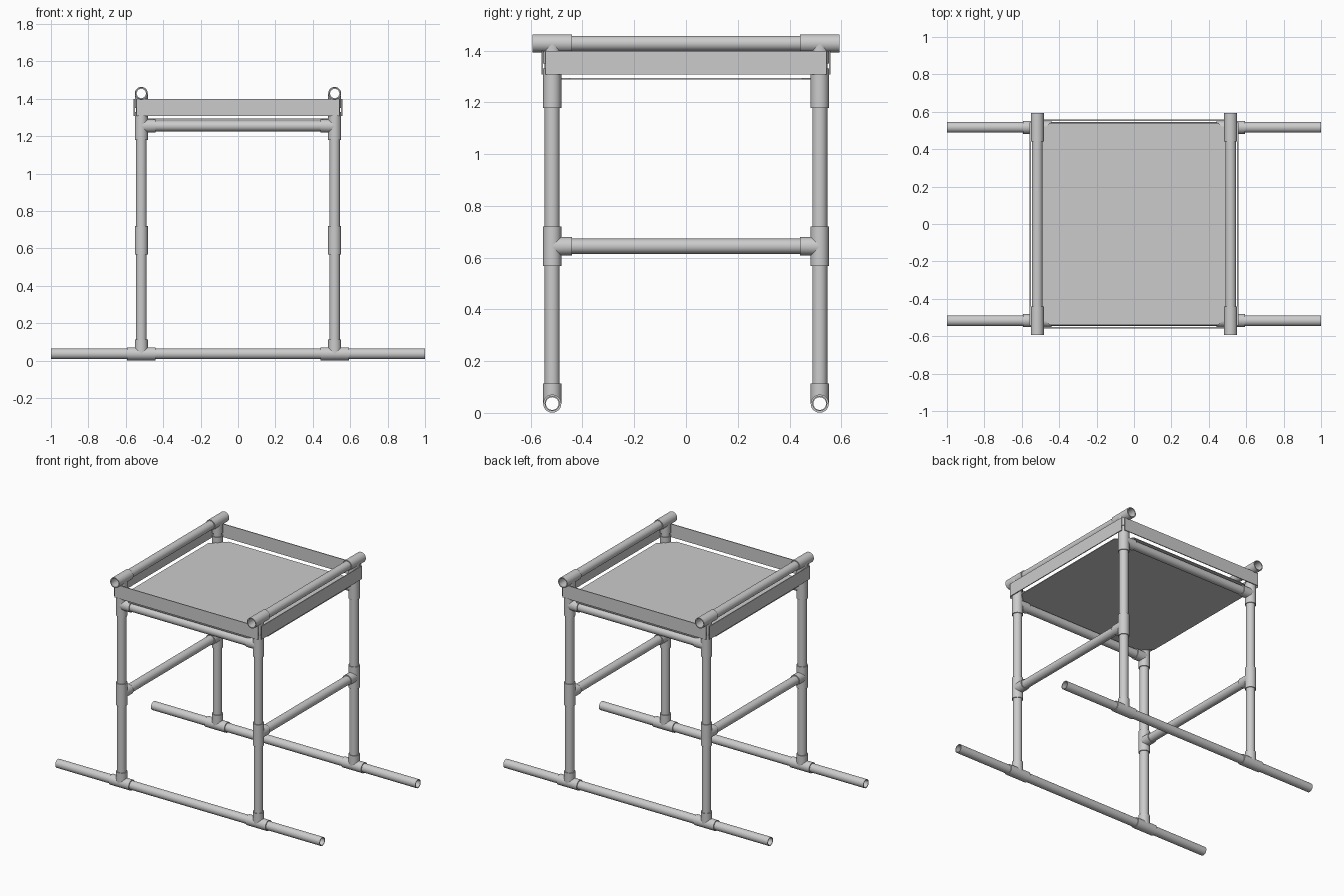
import bpy, bmesh
from math import sin, cos, pi, sqrt, radians
from mathutils import Matrix, Vector

if "Cube" in bpy.data.objects:
    bpy.data.objects.remove(bpy.data.objects["Cube"])

SIDES = 40
PIPE, BORE, FIT, SOCKET = 0.029, 0.0245, 0.035, 0.029   # radii
REACH = 0.076                                          # half length of a tee
LEG = 0.517                                            # leg offset in x and y
BASE_Z, MID_Z, RAIL_Z, TOP_Z = 0.036, 0.644, 1.254, 1.428
X, Y, Z = Vector((1, 0, 0)), Vector((0, 1, 0)), Vector((0, 0, 1))


def finish(name, bm, matrix=Matrix()):
    bmesh.ops.recalc_face_normals(bm, faces=bm.faces)
    mesh = bpy.data.meshes.new(name)
    bm.to_mesh(mesh)
    bm.free()
    mesh.polygons.foreach_set("use_smooth", [True] * len(mesh.polygons))
    mesh.set_sharp_from_angle(angle=radians(30))
    ob = bpy.data.objects.new(name, mesh)
    ob.matrix_world = matrix
    bpy.context.collection.objects.link(ob)
    return ob


def frame(run, stem, origin):
    m = Matrix((run, stem.cross(run), stem)).transposed().to_4x4()
    m.translation = origin
    return m


def bridge(bm, rings, closed):
    pairs = list(zip(rings, rings[1:] + rings[:1])) if closed else list(zip(rings, rings[1:]))
    for a, b in pairs:
        for i in range(SIDES):
            j = (i + 1) % SIDES
            bm.faces.new((a[i], a[j], b[j], b[i]))


def add_tube(bm, x0, x1, outer, inner):
    rings = [[bm.verts.new((x, r * cos(2 * pi * i / SIDES), r * sin(2 * pi * i / SIDES)))
              for i in range(SIDES)]
             for x, r in ((x0, outer), (x1, outer), (x1, inner), (x0, inner))]
    bridge(bm, rings, True)


def pipe(name, start, end):
    start, end = Vector(start), Vector(end)
    d = end - start
    bm = bmesh.new()
    add_tube(bm, 0, d.length, PIPE, BORE)
    run = d.normalized()
    return finish(name, bm, frame(run, X if abs(run.z) > 0.5 else Z, start))


def tee(name, origin, run, stem):
    bm = bmesh.new()
    add_tube(bm, -REACH, REACH, FIT, SOCKET)
    # stem collar, its foot shaped to the run's surface
    rings = []
    for r, foot in ((FIT, True), (FIT, False), (SOCKET, False), (SOCKET, True)):
        ring = []
        for i in range(SIDES):
            u, v = r * cos(2 * pi * i / SIDES), r * sin(2 * pi * i / SIDES)
            h = sqrt(max(FIT ** 2 - v * v, 0)) if foot else REACH + 0.001
            ring.append(bm.verts.new((u, v, h)))
        rings.append(ring)
    bridge(bm, rings, False)
    return finish(name, bm, frame(run, stem, Vector(origin)))


def board(name, size, loc):
    bm = bmesh.new()
    bmesh.ops.create_cube(bm, size=1)
    bmesh.ops.scale(bm, vec=size, verts=bm.verts)
    return finish(name, bm, Matrix.Translation(loc))


# legs with their four tee fittings
for sx in (-1, 1):
    for sy in (-1, 1):
        x, y = sx * LEG, sy * LEG
        pipe("leg", (x, y, BASE_Z + 0.037), (x, y, TOP_Z - 0.037))
        tee("base_tee", (x, y, BASE_Z), X, Z)
        tee("middle_tee", (x, y, MID_Z), Z, -sy * Y)
        tee("rail_tee", (x, y, RAIL_Z), Z, -sx * X)
        tee("top_tee", (x, y, TOP_Z), Y, -Z)

# pipes between the legs, and bands around the top
for s in (-1, 1):
    c = s * LEG
    i = LEG - 0.035
    pipe("base_skid", (-1, c, BASE_Z), (1, c, BASE_Z))
    pipe("seat_rail", (-i, c, RAIL_Z), (i, c, RAIL_Z))
    pipe("side_brace", (c, -i, MID_Z), (c, i, MID_Z))
    pipe("top_rail", (c, -i, TOP_Z), (c, i, TOP_Z))
    board("cross_band", (1.085, 0.006, 0.09), (0, s * 0.555, 1.353))
    board("side_band", (0.006, 1.085, 0.09), (s * 0.555, 0, 1.353))

# seat panel with clipped corners
a, b = 0.541, 0.449
outline = [(a, -b), (a, b), (b, a), (-b, a), (-a, b), (-a, -b), (-b, -a), (b, -a)]
bm = bmesh.new()
face = bm.faces.new([bm.verts.new((x, y, 1.289)) for x, y in outline])
top = bmesh.ops.extrude_face_region(bm, geom=[face], use_keep_orig=True)["geom"]
bmesh.ops.translate(bm, vec=(0, 0, 0.005), verts=[v for v in top if isinstance(v, bmesh.types.BMVert)])
finish("seat_panel", bm)
